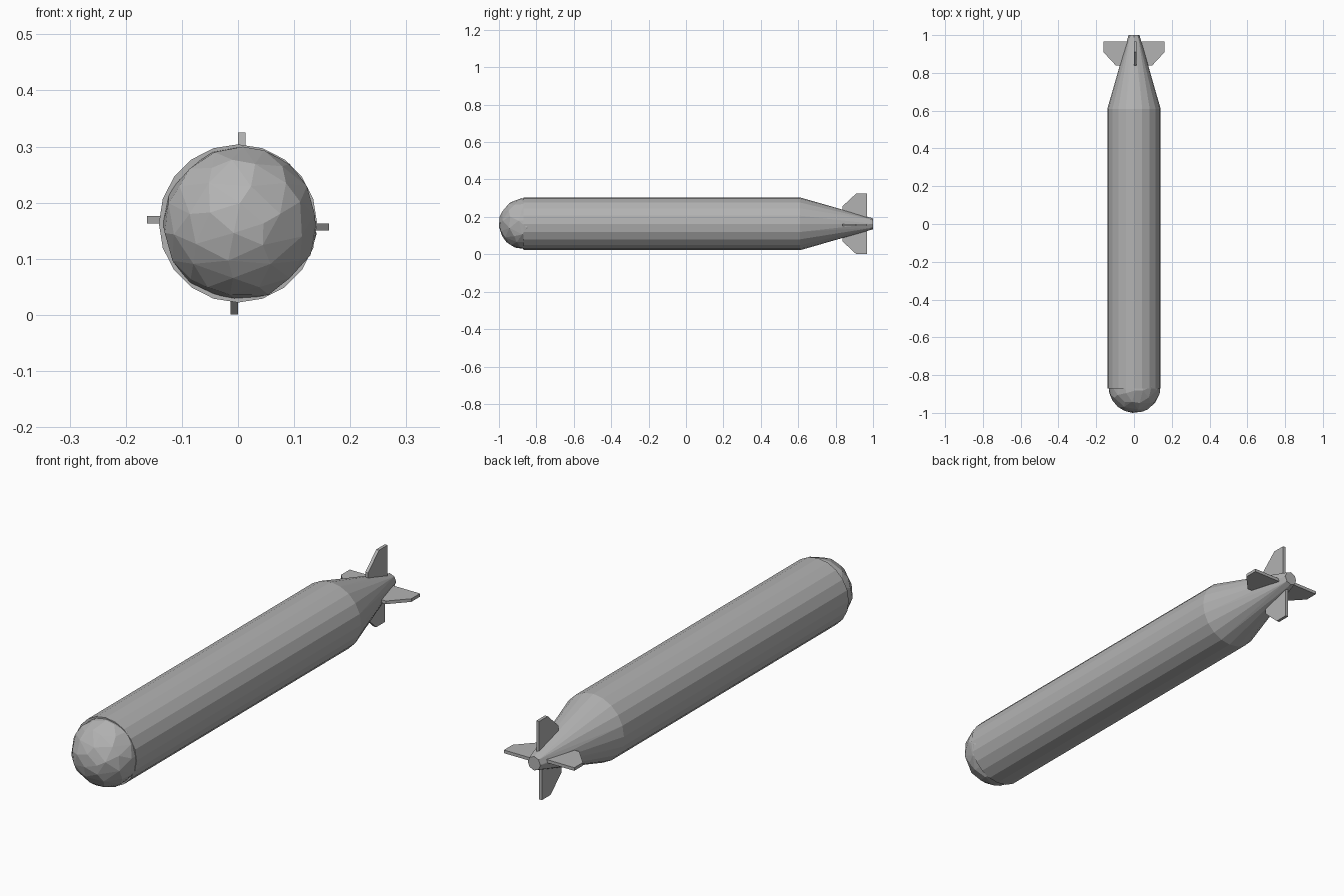
import bpy, bmesh, math
from mathutils import Matrix, Vector

cube = bpy.data.objects.get("Cube")
if cube:
    bpy.data.objects.remove(cube, do_unlink=True)

AXIS_Z = 0.163
RADIUS = 0.141
SIDES = 20

grey = bpy.data.materials.new("plain_grey")
grey.use_nodes = True
colour = (0.45, 0.45, 0.45, 1)
grey.diffuse_color = colour
grey.node_tree.nodes["Principled BSDF"].inputs["Base Color"].default_value = colour


def finish(name, bm, location=(0, 0, AXIS_Z)):
    """Turn a bmesh into a flat-shaded object."""
    bmesh.ops.recalc_face_normals(bm, faces=bm.faces)
    mesh = bpy.data.meshes.new(name)
    bm.to_mesh(mesh)
    bm.free()
    mesh.materials.append(grey)
    obj = bpy.data.objects.new(name, mesh)
    obj.location = location
    bpy.context.collection.objects.link(obj)
    return obj


def ring(bm, y, radius, sides):
    """Circle of vertices around the long axis."""
    step = math.tau / sides
    return [bm.verts.new((radius * math.cos(i * step), y, radius * math.sin(i * step)))
            for i in range(sides)]


# Straight cylindrical body
bm = bmesh.new()
front, back = ring(bm, -0.87, RADIUS, SIDES), ring(bm, 0.61, RADIUS, SIDES)
for i in range(SIDES):
    j = (i + 1) % SIDES
    bm.faces.new((front[i], front[j], back[j], back[i]))
bm.faces.new(front)
bm.faces.new(back)
finish("body", bm)

# Tapered tail, many sides narrowing to a few
bm = bmesh.new()
ring(bm, 0.61, RADIUS, SIDES)
ring(bm, 1.0, 0.029, 8)
bmesh.ops.convex_hull(bm, input=bm.verts)
finish("tail_cone", bm)

# Faceted round nose
bm = bmesh.new()
bmesh.ops.create_icosphere(bm, subdivisions=3, radius=0.137)
nose = finish("nose", bm, (0.003, -0.863, AXIS_Z))
decimate = nose.modifiers.new("irregular_facets", "DECIMATE")
decimate.ratio = 0.5

# Four fins, each set to one side of the axis
outline = [(0.02, 0.838), (0.095, 0.838), (0.162, 0.91), (0.162, 0.967), (0.02, 0.967)]
for k, name in enumerate(("left_fin", "top_fin", "right_fin", "bottom_fin")):
    bm = bmesh.new()
    face = bm.faces.new([bm.verts.new((r, y, 0)) for r, y in outline])
    extruded = bmesh.ops.extrude_face_region(bm, geom=[face])
    moved = [v for v in extruded["geom"] if isinstance(v, bmesh.types.BMVert)]
    bmesh.ops.translate(bm, verts=moved, vec=Vector((0, 0, -0.013)))
    bmesh.ops.rotate(bm, verts=bm.verts, matrix=Matrix.Rotation(-k * math.pi / 2, 3, "Y"))
    finish(name, bm)
